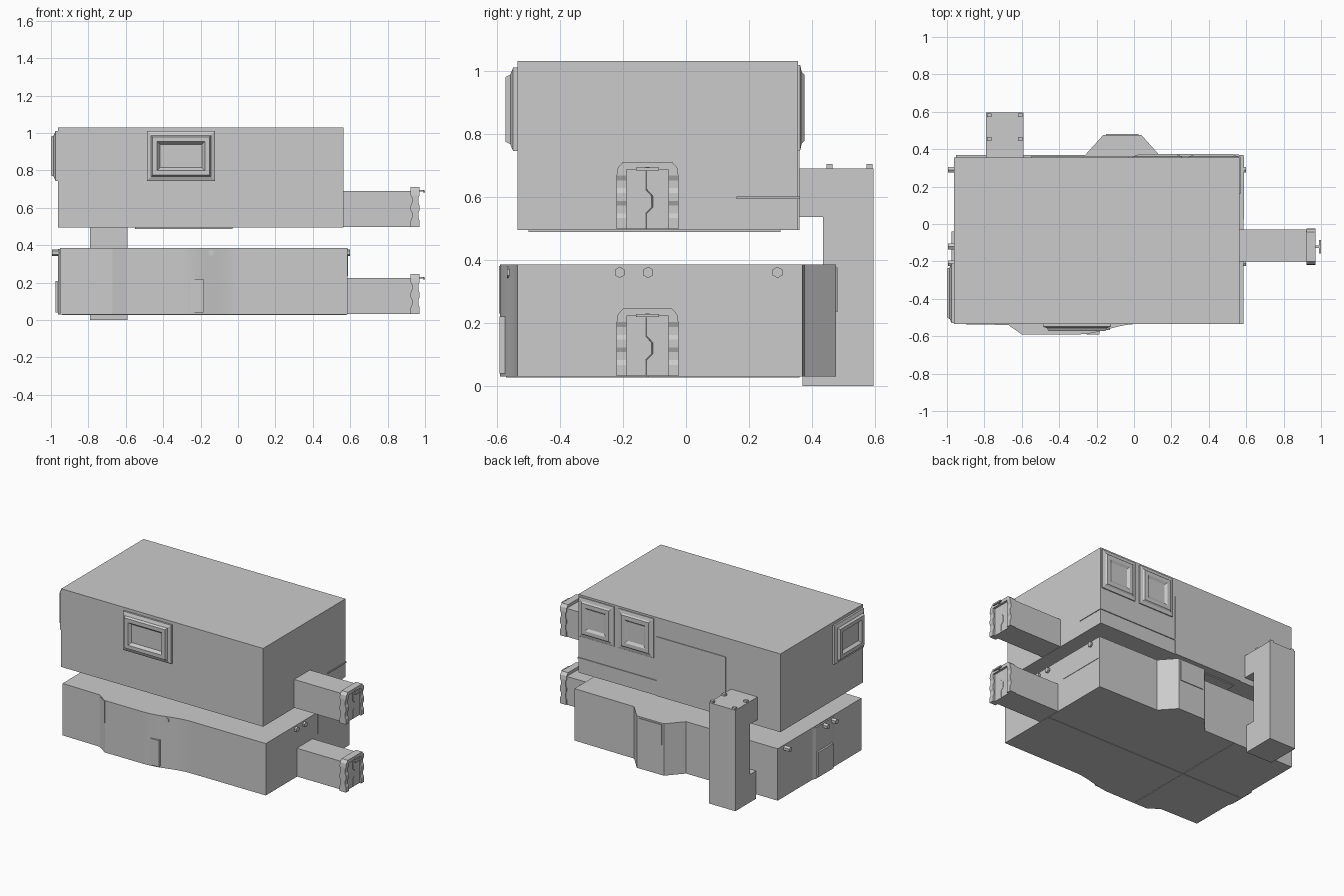
import bpy, bmesh, math
from mathutils import Vector

if "Cube" in bpy.data.objects:
    bpy.data.objects.remove(bpy.data.objects["Cube"])


def finish(name, bm, smooth=False):
    bmesh.ops.recalc_face_normals(bm, faces=bm.faces)
    me = bpy.data.meshes.new(name)
    bm.to_mesh(me)
    bm.free()
    ob = bpy.data.objects.new(name, me)
    bpy.context.collection.objects.link(ob)
    if smooth:
        bpy.ops.object.select_all(action='DESELECT')
        bpy.context.view_layer.objects.active = ob
        ob.select_set(True)
        bpy.ops.object.shade_smooth_by_angle(angle=math.radians(15))
    return ob


def prism(name, pts, vec, smooth=False):
    """Extrude a planar outline along vec."""
    bm = bmesh.new()
    f = bm.faces.new([bm.verts.new(p) for p in pts])
    r = bmesh.ops.extrude_face_region(bm, geom=[f])
    bmesh.ops.translate(bm, vec=Vector(vec),
                        verts=[v for v in r['geom'] if isinstance(v, bmesh.types.BMVert)])
    return finish(name, bm, smooth)


def box(name, x0, x1, y0, y1, z0, z1):
    return prism(name, [(x0, y0, z0), (x1, y0, z0), (x1, y1, z0), (x0, y1, z0)], (0, 0, z1 - z0))


def window(name, centre, normal, w, h, depth):
    """Stepped frame with a recessed pane, built from concentric rectangles."""
    n, up, c = Vector(normal), Vector((0, 0, 1)), Vector(centre)
    u = up.cross(n)
    rings = [(0, 0), (0, .35), (.022, .6), (.03, 1), (.055, 1), (.07, .5)]
    bm = bmesh.new()
    prev = None
    for inset, d in rings:
        ring = [bm.verts.new(c + u * sx * (w / 2 - inset) + up * sz * (h / 2 - inset) + n * d * depth)
                for sx, sz in ((-1, -1), (1, -1), (1, 1), (-1, 1))]
        if prev:
            for i in range(4):
                bm.faces.new((prev[i], prev[(i + 1) % 4], ring[(i + 1) % 4], ring[i]))
        prev = ring
    bm.faces.new(prev)
    return finish(name, bm)


def hex_pipe(name, start, vec, r=.018):
    s, d = Vector(start), Vector(vec)
    u = Vector((0, 0, 1)).cross(d.normalized())
    pts = [s + u * r * math.sin(i * math.pi / 3) + Vector((0, 0, r * math.cos(i * math.pi / 3)))
           for i in range(6)]
    return prism(name, pts, d)


def door(level, z0):
    """Arched scalloped frame, split door leaf and a small T handle."""
    yc, xm = -.122, .947
    half = [(.098, 0, .024), (.098, .035, .024), (.098, .05, .017), (.098, .075, .017),
            (.098, .09, .024), (.098, .115, .024), (.098, .13, .017), (.098, .155, .017),
            (.098, .17, .024), (.094, .195, .024), (.078, .213, .024)]
    path = half + [(-y, z, t) for y, z, t in reversed(half)]
    bm = bmesh.new()
    prev = None
    for y, z, t in path:
        yi = math.copysign(min(abs(y), .066), y)
        zi = min(z, .19)
        ring = [bm.verts.new(p) for p in ((xm - t, yc + y, z0 + z), (xm + t, yc + y, z0 + z),
                                          (xm + t, yc + yi, z0 + zi), (xm - t, yc + yi, z0 + zi))]
        if prev:
            for i in range(4):
                bm.faces.new((prev[i], prev[(i + 1) % 4], ring[(i + 1) % 4], ring[i]))
        else:
            bm.faces.new(ring)
        prev = ring
    bm.faces.new(prev)
    finish(level + "_door_frame", bm)
    box(level + "_door_leaf", .935, .957, yc - .068, yc + .068, z0, z0 + .192)
    # zigzag door seam
    line = [(-.125, .185), (-.125, .125), (-.107, .105), (-.107, .07), (-.127, .05), (-.127, .003)]
    cu = bpy.data.curves.new(level + "_door_seam", 'CURVE')
    cu.dimensions = '3D'
    cu.bevel_depth = .002
    cu.bevel_resolution = 0
    sp = cu.splines.new('POLY')
    sp.points.add(len(line) - 1)
    for p, (y, z) in zip(sp.points, line):
        p.co = (.957, y, z0 + z, 1)
    bpy.context.collection.objects.link(bpy.data.objects.new(level + "_door_seam", cu))
    # handle
    box(level + "_handle_stem", .95, .995, yc - .006, yc + .006, z0 + .19, z0 + .198)
    box(level + "_handle_bar", .99, 1.0, yc - .037, yc + .037, z0 + .186, z0 + .196)


# upper storey
box("upper_storey", -.963, .565, -.535, .355, .495, 1.03)
window("front_window", (-.305, -.535, .877), (0, -1, 0), .365, .265, .037)
window("left_window", (-.963, -.37, .877), (-1, 0, 0), .32, .265, .037)
for i, x in enumerate((.425, .125)):
    window(f"back_window_{i}", (x, .355, .882), (0, 1, 0), .265, .27, .02)
box("upper_back_panel", -.55, -.03, .35, .36, .495, .9)
box("back_rail", -.03, .57, .35, .361, .592, .6)
box("side_rail", .56, .57, .16, .361, .592, .6)
box("underside_lip", -.55, -.03, -.5, .3, .488, .497)

# lower storey: wavy front, faceted bay at the back
front = [(-.953, -.535), (-.67, -.54), (-.595, -.59), (-.3, -.59)]
front += [(-.3 + .32 * i / 12, -.5625 - .0275 * math.cos(math.pi * i / 12)) for i in range(1, 13)]
back = [(.585, -.535), (.585, .37), (.13, .375), (.04, .475), (-.165, .475), (-.26, .37), (-.953, .37)]
prism("lower_storey", [(x, y, .03) for x, y in front + back], (0, 0, .355), True)
prism("left_bay", [(-.95, -.25, .03), (-.963, -.21, .03), (-.963, -.03, .03), (-.95, 0, .03)],
      (0, 0, .35))
box("left_bay_panel", -.976, -.95, -.2, -.04, .04, .21)
box("bay_window", -.15, .025, .47, .48, .235, .375)
box("right_panel", .58, .588, .025, .36, .235, .38)
prism("front_upper_panel", [(-.665, -.546, .23), (-.595, -.593, .23), (-.595, -.57, .23),
                            (-.665, -.53, .23)], (0, 0, .15))
box("front_lower_panel", -.255, -.185, -.592, -.55, .04, .22)
box("floor_seam_x", -.94, .58, -.127, -.119, .027, .032)
box("floor_seam_y", -.5, -.492, -.57, .36, .027, .032)

# hexagonal wall pipes
for i, y in enumerate((-.21, -.12, .29)):
    hex_pipe(f"right_pipe_{i}", (.58, y, .36), (.02, 0, 0))
    hex_pipe(f"left_pipe_{i}", (-.94, y, .36), (-.055, 0, 0))
hex_pipe("front_pipe", (-.145, -.54, .36), (0, -.027, 0))

# corridors ending in doors, one per storey
for level, x, z in (("upper", .56, .497), ("lower", .58, .032)):
    box(level + "_corridor", x, .94, -.2, -.03, z, z + .193)
    door(level, z)

# C-shaped lift shaft joining the storeys
shaft = [(.35, .69), (.595, .69), (.595, 0), (.37, 0), (.37, .19), (.435, .19), (.435, .535), (.35, .535)]
prism("lift_shaft", [(-.79, y, z) for y, z in shaft], (.2, 0, 0))
for i, (x, y) in enumerate([(a, b) for a in (-.785, -.62) for b in (.445, .572)]):
    box(f"shaft_stud_{i}", x, x + .024, y, y + .02, .685, .703)
